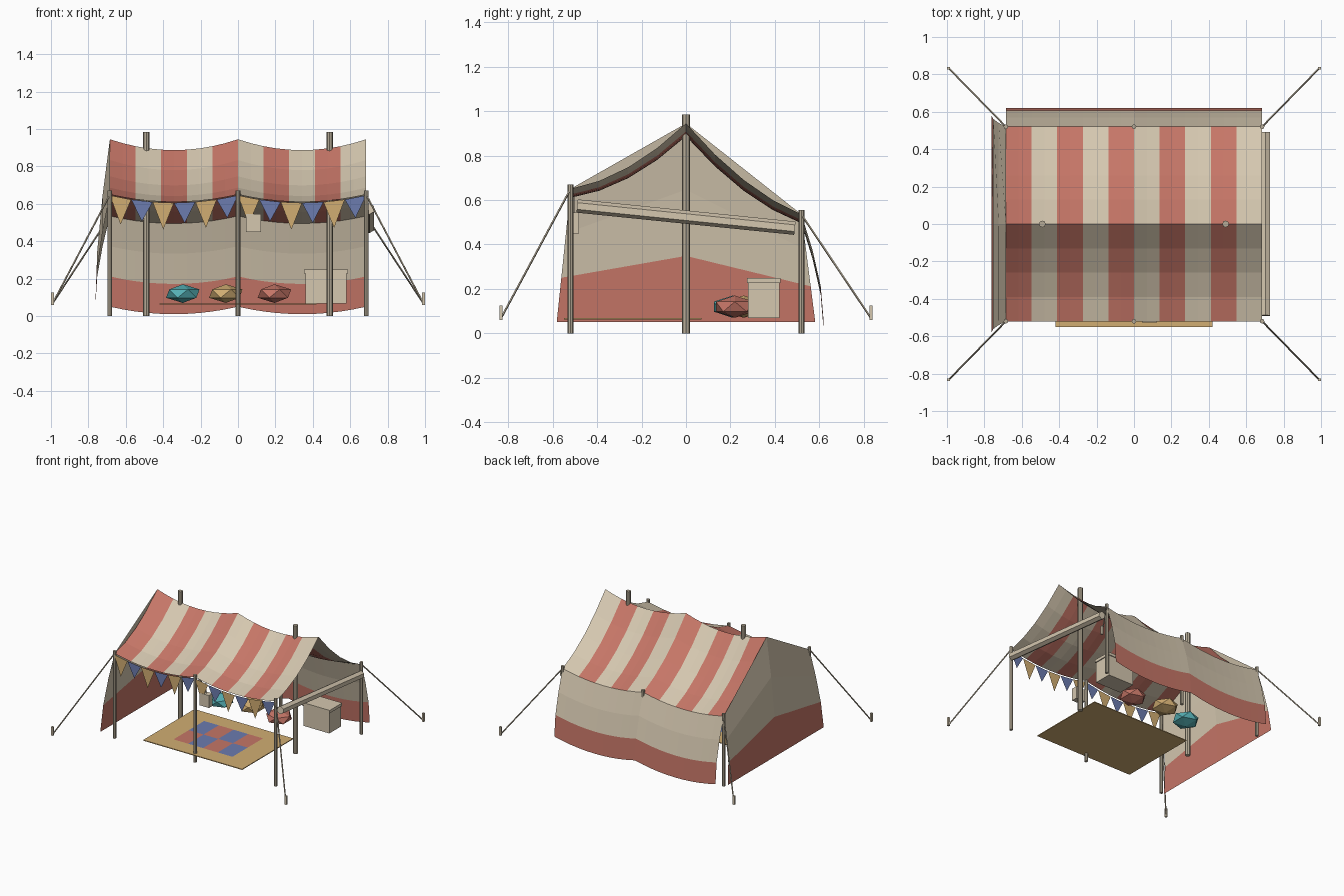
import bpy
import bmesh
import math
from mathutils import Vector

if "Cube" in bpy.data.objects:
    bpy.data.objects.remove(bpy.data.objects["Cube"])


def material(name, rgb):
    m = bpy.data.materials.new(name)
    m.use_nodes = True
    m.diffuse_color = (*rgb, 1)
    m.node_tree.nodes["Principled BSDF"].inputs["Base Color"].default_value = (*rgb, 1)
    return m


CREAM = material("cream canvas", (0.66, 0.57, 0.43))
RED = material("faded red", (0.56, 0.18, 0.135))
WOOD = material("pale wood", (0.47, 0.41, 0.31))
YELLOW = material("straw yellow", (0.64, 0.42, 0.17))
BLUE = material("dusty blue", (0.15, 0.2, 0.43))
TEAL = material("teal", (0.09, 0.43, 0.46))

W, D = 0.685, 0.52            # half width and half depth between the posts
RIDGE, FRONT, BACK, HEM = 0.945, 0.65, 0.535, 0.05
GROUND = 0.065


def finish(name, bm, *mats):
    mesh = bpy.data.meshes.new(name)
    bm.to_mesh(mesh)
    bm.free()
    for m in mats:
        mesh.materials.append(m)
    ob = bpy.data.objects.new(name, mesh)
    bpy.context.collection.objects.link(ob)
    return ob


def sheet(name, nu, nv, point, mats, pick):
    """Grid of quads from point(u, v); pick(i, j) chooses each face's material."""
    bm = bmesh.new()
    rows = [[bm.verts.new(point(i / nu, j / nv)) for i in range(nu + 1)] for j in range(nv + 1)]
    for j in range(nv):
        for i in range(nu):
            f = bm.faces.new((rows[j][i], rows[j][i + 1], rows[j + 1][i + 1], rows[j + 1][i]))
            f.material_index = pick(i, j)
    return finish(name, bm, *mats)


def box(name, center, size, mat):
    bm = bmesh.new()
    bmesh.ops.create_cube(bm, size=1)
    bmesh.ops.scale(bm, vec=size, verts=bm.verts)
    bmesh.ops.translate(bm, vec=center, verts=bm.verts)
    return finish(name, bm, mat)


def rod(name, a, b, radius, sides, mat):
    a, b = Vector(a), Vector(b)
    bm = bmesh.new()
    bmesh.ops.create_cone(bm, cap_ends=True, segments=sides, radius1=radius,
                          radius2=radius, depth=(b - a).length)
    ob = finish(name, bm, mat)
    ob.location = (a + b) / 2
    ob.rotation_euler = (b - a).to_track_quat("Z", "Y").to_euler()
    return ob


def dip(u):
    """Two hanging swags across the width, zero at each post."""
    t = (2 * u) % 1
    return 4 * t * (1 - t)


# Striped roof, sagging between the posts and from ridge to eaves
def roof(u, v):
    y = (2 * v - 1) * D
    s = abs(y) / D
    eave = FRONT if y < 0 else BACK
    z = RIDGE + (eave - RIDGE) * s - 0.05 * 4 * s * (1 - s)
    return ((2 * u - 1) * W, y, z - (0.058 - 0.018 * s) * dip(u))


sheet("roof", 20, 8, roof, (RED, CREAM), lambda i, j: (i // 2) % 2)


# Back wall bulging outward, red along the hem
def back_wall(u, v):
    z = BACK + (HEM - BACK) * v - 0.04 * dip(u)
    return ((2 * u - 1) * W, D + 0.1 * math.sin(v * math.pi / 2), z)


sheet("back_wall", 20, 3, back_wall, (CREAM, RED), lambda i, j: j == 2)


# Closed side wall with a gable top
def side_wall(u, v):
    s = 2 * u - 1
    top = RIDGE + ((FRONT if s < 0 else BACK) - RIDGE) * abs(s)
    return (-W - 0.078 * math.sin(v * math.pi / 2), s * (D + 0.062 * v), top + (HEM - top) * v)


sheet("side_wall", 2, 3, side_wall, (CREAM, RED), lambda i, j: j == 2)

# Rolled-up wall on the open side
rod("rolled_wall", (0.702, -0.49, 0.573), (0.702, 0.49, 0.473), 0.03, 6, CREAM)

# Eave posts and ridge poles
for row, y, top in (("front", -D, 0.67), ("back", D, 0.555)):
    for side, x in (("right", -W), ("middle", 0), ("left", W)):
        rod(f"{row}_{side}_post", (x, y, 0), (x, y, top), 0.0125, 8, WOOD)
for side, x in (("right", -0.49), ("left", 0.49)):
    rod(f"{side}_ridge_pole", (x, 0, 0), (x, 0, 0.985), 0.018, 8, WOOD)

# Guy ropes and stakes at the four corners
for sx, side in ((-1, "right"), (1, "left")):
    for sy, row, top in ((-1, "front", FRONT), (1, "back", BACK)):
        rod(f"{row}_{side}_rope", (sx * W, sy * D, top),
            (sx * 0.99, sy * 0.832, 0.07), 0.005, 5, WOOD)
        box(f"{row}_{side}_stake", (sx * 0.992, sy * 0.833, 0.092), (0.015, 0.015, 0.066), CREAM)

# Bunting: alternating flags hung along the front eave
FLAGS = 12
bm = bmesh.new()
for k in range(FLAGS):
    ends = []
    for u in (k / FLAGS, (k + 1) / FLAGS):
        ends.append(Vector(((2 * u - 1) * W, -D - 0.006, FRONT - 0.005 - 0.04 * dip(u))))
    tip = (ends[0] + ends[1]) / 2 - Vector((0, 0, 0.11 if k % 2 else 0.145))
    f = bm.faces.new([bm.verts.new(p) for p in (ends[0], tip, ends[1])])
    f.material_index = k % 2
finish("bunting", bm, YELLOW, BLUE)

# Rug with a checked centre panel
RUG_Y = -0.24
box("rug", (0, RUG_Y, GROUND), (0.84, 0.62, 0.006), YELLOW)
sheet("rug_checks", 4, 2,
      lambda u, v: ((u - 0.5) * 0.5, RUG_Y + (v - 0.5) * 0.37, GROUND + 0.005),
      (RED, BLUE), lambda i, j: (i + j) % 2)

# Faceted floor cushions
for name, x, y, mat in (("teal_cushion", -0.295, 0.21, TEAL),
                        ("yellow_cushion", -0.065, 0.26, YELLOW),
                        ("red_cushion", 0.195, 0.22, RED)):
    bm = bmesh.new()
    bmesh.ops.create_icosphere(bm, subdivisions=1, radius=1)
    bmesh.ops.scale(bm, vec=(0.1, 0.1, 0.05), verts=bm.verts)
    bmesh.ops.translate(bm, vec=(x, y, 0.12), verts=bm.verts)
    finish(name, bm, mat)

# Storage chest with an overhanging lid
box("chest", (0.47, 0.35, 0.148), (0.22, 0.14, 0.16), CREAM)
box("chest_lid", (0.47, 0.35, 0.238), (0.235, 0.152, 0.022), CREAM)

# Hanging lantern box by the middle post
box("lantern", (0.083, -0.505, 0.497), (0.078, 0.045, 0.095), CREAM)
rod("lantern_cord", (0.083, -0.505, 0.54), (0.083, -0.505, 0.63), 0.003, 5, WOOD)
